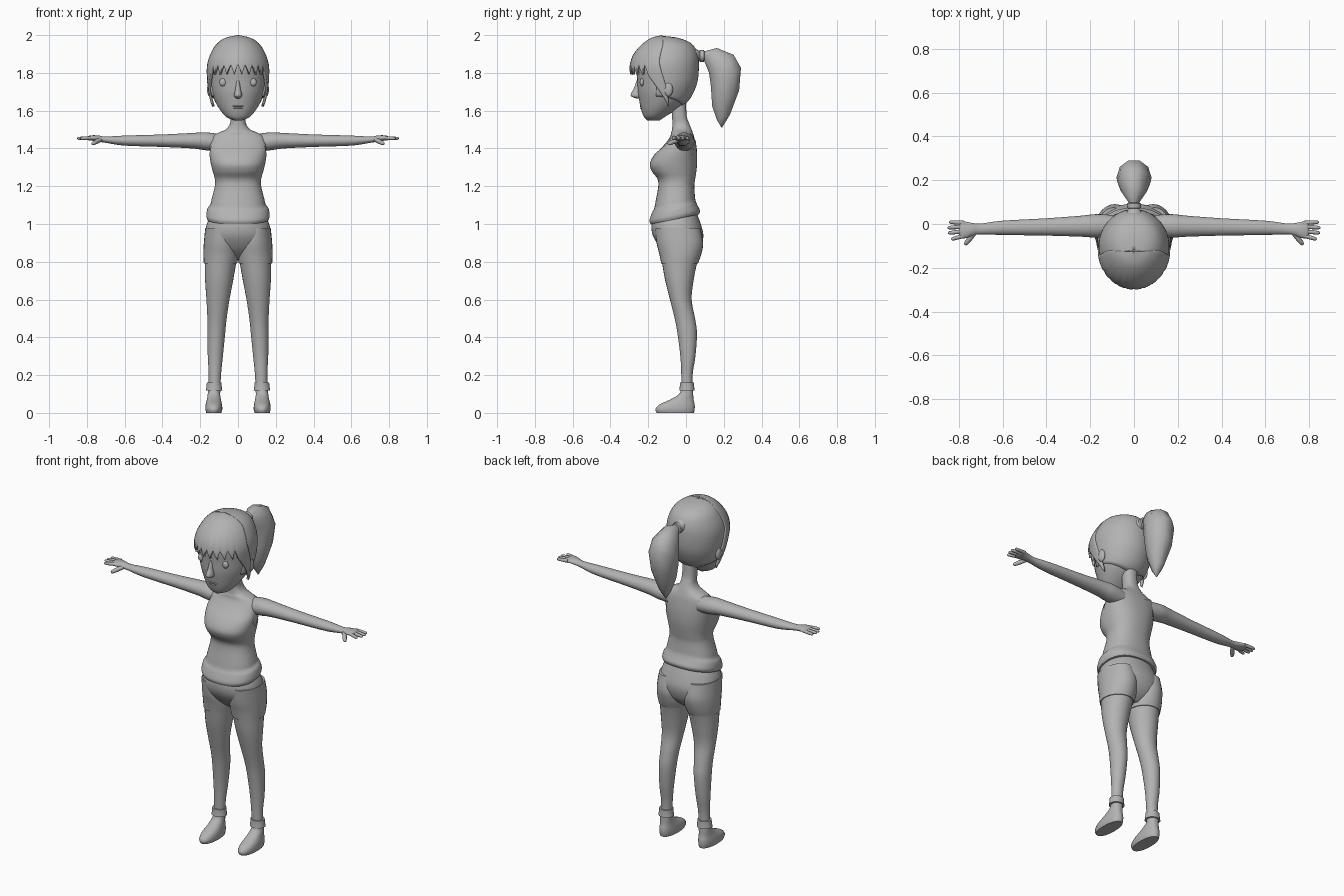
import bpy, bmesh, math
from mathutils import Vector

grey = bpy.data.materials.new("plain_grey")
grey.diffuse_color = (0.45, 0.45, 0.45, 1)


def make(name, bm, mirror=False, thick=0, angle=40):
    """Turn a bmesh into a smooth-shaded object."""
    me = bpy.data.meshes.new(name)
    bm.to_mesh(me)
    bm.free()
    ob = bpy.data.objects.new(name, me)
    bpy.context.collection.objects.link(ob)
    me.materials.append(grey)
    bpy.ops.object.select_all(action='DESELECT')
    ob.select_set(True)
    bpy.context.view_layer.objects.active = ob
    bpy.ops.object.shade_smooth_by_angle(angle=math.radians(angle))
    if thick:
        m = ob.modifiers.new("thickness", 'SOLIDIFY')
        m.thickness, m.offset = thick, -1
    if mirror:
        ob.modifiers.new("mirror", 'MIRROR')
    return ob


def sample(rows, t):
    """Smooth curve through table rows; t counts rows."""
    i = max(0, min(int(t), len(rows) - 2))
    f = t - i
    p1, p2 = rows[i], rows[i + 1]
    p0, p3 = rows[max(i - 1, 0)], rows[min(i + 2, len(rows) - 1)]
    return [b + .5 * f * (c - a + f * (2*a - 5*b + 4*c - d + f * (3*(b - c) + d - a)))
            for a, b, c, d in zip(p0, p1, p2, p3)]


def grid(f, nu, nv, closed=False):
    """Surface from f(u, v); closed joins u and caps both ends."""
    bm = bmesh.new()
    cols = nu if closed else nu + 1
    vs = [[bm.verts.new(f(i / nu, j / nv)) for i in range(cols)] for j in range(nv + 1)]
    for j in range(nv):
        for i in range(nu):
            k = (i + 1) % cols
            bm.faces.new((vs[j][i], vs[j][k], vs[j + 1][k], vs[j + 1][i]))
    if closed:
        bm.faces.new(vs[0][::-1])
        bm.faces.new(vs[-1])
        bmesh.ops.recalc_face_normals(bm, faces=bm.faces)
    return bm


def loft(rows, n=24, steps=3, power=2.0, grow=0):
    """Rows of centre, first radius vector, second radius vector."""
    def f(u, v):
        s = sample(rows, v * (len(rows) - 1))
        c, a, b = Vector(s[:3]), Vector(s[3:6]), Vector(s[6:])
        a, b = a + a.normalized() * grow, b + b.normalized() * grow
        co, si = math.cos(2 * math.pi * u), math.sin(2 * math.pi * u)
        e = 2 / power
        return (c + a * math.copysign(abs(co) ** e, co)
                + b * math.copysign(abs(si) ** e, si))
    return grid(f, n, steps * (len(rows) - 1), True)


def upright(rows):   # z, x0, x1, y0, y1
    return [((a + b) / 2, (c + d) / 2, z, (b - a) / 2, 0, 0, 0, (d - c) / 2, 0)
            for z, a, b, c, d in rows]


def sideways(rows):  # x, y0, y1, z0, z1
    return [(x, (a + b) / 2, (c + d) / 2, 0, (b - a) / 2, 0, 0, 0, (d - c) / 2)
            for x, a, b, c, d in rows]


def ball(name, loc, size, mirror=False):
    bm = bmesh.new()
    bmesh.ops.create_uvsphere(bm, u_segments=16, v_segments=10, radius=1)
    for v in bm.verts:
        v.co = Vector(a * b for a, b in zip(v.co, size)) + Vector(loc)
    return make(name, bm, mirror)


# Torso and neck: front z, back z, half width, front y, back y
torso = [(1.00, 1.05, .158, -.184, .064), (1.02, 1.07, .164, -.19, .07),
         (1.06, 1.10, .158, -.176, .056), (1.085, 1.12, .143, -.164, .048),
         (1.12, 1.14, .136, -.157, .044), (1.2, 1.2, .119, -.143, .04),
         (1.24, 1.24, .119, -.148, .045), (1.28, 1.28, .13, -.177, .051),
         (1.32, 1.32, .14, -.187, .055), (1.37, 1.37, .148, -.162, .055),
         (1.42, 1.42, .15, -.115, .05), (1.46, 1.46, .14, -.085, .043),
         (1.485, 1.485, .10, -.078, .035), (1.50, 1.50, .065, -.074, .03),
         (1.53, 1.53, .043, -.072, .018), (1.57, 1.57, .04, -.074, .004),
         (1.64, 1.64, .04, -.08, 0)]
torso = [(0, (c + d) / 2, (a + b) / 2, w, 0, 0, 0, (d - c) / 2, (b - a) / 2)
         for a, b, w, c, d in torso]
make("torso", loft(torso, 40, 4, 2.3))

# Tank top: the torso slightly enlarged, with neck and arm openings
bm = loft(torso, 72, 6, 2.3, .004)


def opening(p):
    neck = ((p.x / .1) ** 2 + ((p.z - 1.48) / .11) ** 2 < 1 if p.y < -.02
            else (p.x / .1) ** 2 + ((p.z - 1.5) / .06) ** 2 < 1)
    arm = abs(p.x) > .1 and ((p.y + .02) / .06) ** 2 + ((p.z - 1.41) / .085) ** 2 < 1
    return neck or arm or p.z > 1.49


bmesh.ops.delete(bm, geom=[f for f in bm.faces if opening(f.calc_center_median())],
                 context='FACES')
make("tank_top", bm)

# Hips, legs, shorts
make("hips", loft(upright([(1.05, -.14, .14, -.165, .06), (1.0, -.165, .165, -.182, .078),
                           (.94, -.176, .176, -.176, .092), (.88, -.165, .165, -.14, .08),
                           (.84, -.11, .11, -.1, .055), (.81, -.04, .04, -.06, .02)]), 40, 4, 2.2))
leg = upright([(.98, .02, .168, -.16, .07), (.9, 0, .176, -.151, .086),
               (.84, 0, .178, -.136, .076), (.79, .01, .176, -.126, .058),
               (.7, .026, .174, -.11, .04), (.6, .045, .167, -.085, .03),
               (.5, .06, .162, -.06, .048), (.42, .068, .162, -.045, .058),
               (.3, .08, .16, -.03, .05), (.2, .09, .155, -.025, .035),
               (.08, .095, .157, -.025, .035)])
make("leg", loft(leg, 28, 4), True)
make("shorts_leg", loft(leg[:4], 28, 4, grow=.005), True)
make("ankle_cuff", loft(upright([(.118, .083, .17, -.036, .046),
                                 (.14, .086, .167, -.033, .043),
                                 (.16, .087, .165, -.032, .042)]), 24, 2), True)
make("foot", loft(upright([(0, .088, .168, -.155, .042), (.02, .083, .173, -.162, .046),
                           (.045, .085, .171, -.14, .046), (.07, .09, .165, -.085, .04),
                           (.1, .095, .16, -.036, .038), (.13, .097, .157, -.026, .036)]),
                  28, 3, 2.2), True)

# Arm with palm, fingers and thumb
make("arm", loft(sideways([(.09, -.055, .04, 1.385, 1.475), (.17, -.062, .045, 1.39, 1.485),
                           (.24, -.058, .038, 1.40, 1.482), (.4, -.053, .026, 1.408, 1.474),
                           (.6, -.05, .015, 1.415, 1.468), (.7, -.047, .002, 1.43, 1.463),
                           (.735, -.052, .004, 1.435, 1.468), (.765, -.064, .01, 1.44, 1.47),
                           (.79, -.064, .013, 1.443, 1.467), (.8, -.05, .005, 1.448, 1.46)]),
                 24, 4), True)


def digit(name, a, b, r):
    a, b = Vector(a), Vector(b)
    d = (b - a).normalized()
    s = d.cross(Vector((0, 0, 1))).normalized()
    t = s.cross(d)
    rows = [(*(a.lerp(b, f)), *(s * r * k), *(t * r * k))
            for f, k in ((0, 1), (.5, 1), (.9, .8), (1, .25))]
    make(name, loft(rows, 10, 2), True)


for nm, y0, y1, x1 in (("index_finger", -.053, -.07, .835), ("middle_finger", -.033, -.041, .85),
                       ("ring_finger", -.012, -.017, .852), ("little_finger", .005, .009, .845)):
    digit(nm, (.775, y0, 1.456), (x1, y1, 1.453), .0095)
digit("thumb", (.728, -.038, 1.447), (.772, -.095, 1.424), .012)

# Head and hair tables: z, half width, front y, back y
head = [(1.548, .02, -.205, -.14), (1.565, .06, -.222, -.115), (1.60, .092, -.236, -.06),
        (1.65, .122, -.247, .005), (1.70, .14, -.255, .035), (1.76, .15, -.258, .055),
        (1.84, .153, -.265, .06), (1.9, .137, -.255, .053), (1.95, .108, -.22, .025),
        (1.98, .065, -.175, -.04), (1.99, .004, -.122, -.115)]
hair = [(1.60, .132, -.235, 0), (1.65, .147, -.255, .03), (1.72, .16, -.275, .055),
        (1.8, .166, -.298, .07), (1.85, .164, -.296, .07), (1.9, .148, -.277, .062),
        (1.95, .117, -.235, .035), (1.985, .068, -.185, -.04), (2.0, .003, -.128, -.12)]


def row_at(rows, z):
    lo, hi = 0, len(rows) - 1
    for _ in range(20):
        m = (lo + hi) / 2
        lo, hi = (m, hi) if sample(rows, m)[0] < z else (lo, m)
    return lo


def around(rows, t, phi, k=1.0):
    z, w, y0, y1 = sample(rows, t)
    return Vector((k * w * math.sin(phi), (y0 + y1) / 2 - k * (y1 - y0) / 2 * math.cos(phi), z))


make("head", grid(lambda u, v: around(head, v * (len(head) - 1), u * 2 * math.pi), 40, 40, True))

# Fringe with pointed teeth and side locks
N = 48


def fringe(u, v):
    i = round(u * N)
    phi = math.radians(-97 + 194 * u)
    a = abs(math.degrees(phi))
    if a < 66:
        z = (1.845, 1.82, 1.79, 1.82)[i % 4]
    else:
        z = 1.82 - .2 * ((a - 66) / 31) ** .8
    tb = row_at(hair, z)
    t = tb + (len(hair) - 1 - tb) * v
    drop = max(0, min(1, (1.86 - sample(hair, t)[0]) / .23))
    return around(hair, t, phi * (.83 + .2 * drop))


make("fringe", grid(fringe, N, 24), thick=.014, angle=50)


# Swept-back hair
def swept(u, v):
    phi = math.radians(72 + 216 * u)
    tb = row_at(head, 1.625 + .05 * abs(math.cos(math.pi * u)) ** 2)
    p = around(head, tb + (len(head) - 1 - tb) * v, phi, 1.05)
    return p + Vector((0, 0, .005 * v))


make("swept_hair", grid(swept, 48, 24), thick=.012)

# Ponytail: upper edge, lower edge, half width
tail = [(.095, 1.915, .095, 1.865, .022), (.165, 1.935, .12, 1.80, .055),
        (.255, 1.9, .127, 1.74, .076), (.295, 1.83, .13, 1.69, .08),
        (.285, 1.71, .135, 1.62, .065), (.235, 1.58, .162, 1.55, .032),
        (.192, 1.512, .188, 1.51, .003)]
make("ponytail", loft([(0, (a + c) / 2, (b + d) / 2, w, 0, 0, 0, (a - c) / 2, (b - d) / 2)
                       for a, b, c, d, w in tail], 10, 1), angle=60)
make("hair_tie", loft([(0, y, 1.89, r, 0, 0, 0, 0, r) for y, r in
                       ((.04, .045), (.07, .026), (.074, .032), (.094, .032), (.098, .024))], 16, 1))

# Face details
for nm, x, z, size in (("eye", .08, 1.75, (.019, .012, .021)),):
    p = around(head, row_at(head, z), math.asin(x / .149))
    ball(nm, p, size, True)
ball("ear", (.15, -.093, 1.712), (.014, .024, .037), True)
make("nose", loft([(0, y, z, w, 0, 0, 0, d, 0) for z, y, w, d in
                   ((1.76, -.25, .008, .012), (1.72, -.256, .013, .02), (1.69, -.262, .02, .03),
                    (1.675, -.26, .02, .03), (1.664, -.25, .008, .012))], 14, 3))
ball("upper_lip", (0, -.237, 1.624), (.03, .008, .005))
ball("lower_lip", (0, -.234, 1.613), (.024, .009, .006))
